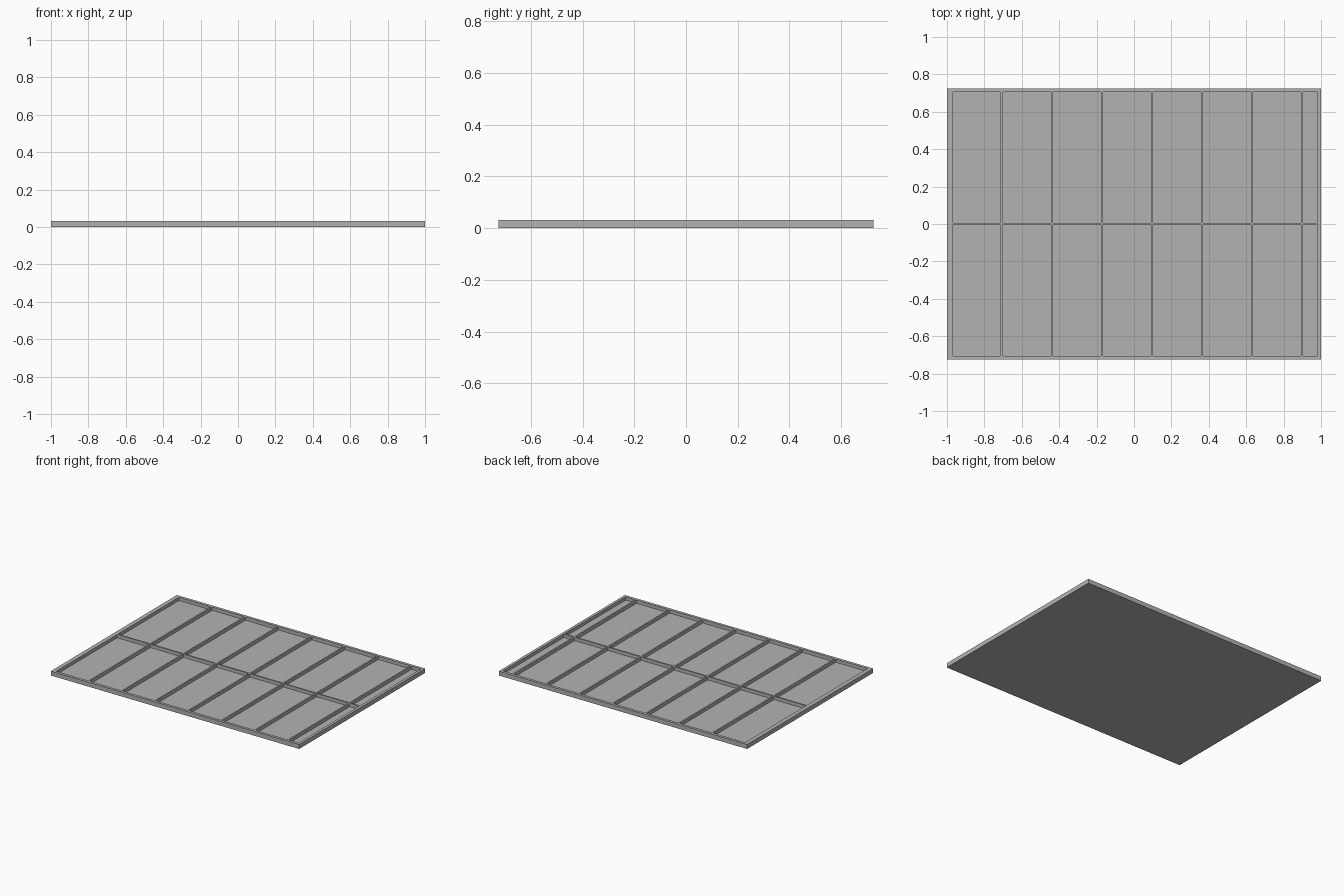
import bpy
import bmesh
from mathutils import Vector

cube = bpy.data.objects.get("Cube")
if cube:
    bpy.data.objects.remove(cube, do_unlink=True)

# Overall sizes
HALF_X, HALF_Y, HEIGHT = 1.0, 0.725, 0.032
RIM, RIB, PITCH, DEPTH = 0.02, 0.011, 0.2675, 0.024

# Single grey material
grey = bpy.data.materials.new("plain_grey")
grey.use_nodes = True
colour = (0.45, 0.45, 0.45, 1)
grey.diffuse_color = colour
grey.node_tree.nodes["Principled BSDF"].inputs["Base Color"].default_value = colour

# Bays between the upright ribs, the first rib sitting against the left-hand rim
bays_x = []
start = -HALF_X + RIM
while start < HALF_X - RIM:
    bays_x.append((start + RIB, min(start + PITCH, HALF_X - RIM)))
    start += PITCH
# Two rows, split by the middle rib
bays_y = [(-HALF_Y + RIM, -RIB / 2), (RIB / 2, HALF_Y - RIM)]

# Solid slab, scored along every bay edge
bm = bmesh.new()
bmesh.ops.create_cube(bm, size=1)
bmesh.ops.scale(bm, vec=(2 * HALF_X, 2 * HALF_Y, HEIGHT), verts=bm.verts)
bmesh.ops.translate(bm, vec=(0, 0, HEIGHT / 2), verts=bm.verts)
for axis, bays in ((Vector((1, 0, 0)), bays_x), (Vector((0, 1, 0)), bays_y)):
    for edge in {value for bay in bays for value in bay}:
        bmesh.ops.bisect_plane(bm, geom=bm.verts[:] + bm.edges[:] + bm.faces[:],
                               plane_co=axis * edge, plane_no=axis)


def inside(value, bays):
    return any(low < value < high for low, high in bays)


# Sink each bay to leave the rim and ribs standing
bm.normal_update()
panels = []
for face in bm.faces:
    centre = face.calc_center_median()
    if face.normal.z > 0.9 and inside(centre.x, bays_x) and inside(centre.y, bays_y):
        panels.append(face)
sunk = bmesh.ops.extrude_discrete_faces(bm, faces=panels)["faces"]
for face in sunk:
    bmesh.ops.translate(bm, vec=(0, 0, -DEPTH), verts=face.verts[:])
bmesh.ops.recalc_face_normals(bm, faces=bm.faces[:])

mesh = bpy.data.meshes.new("ribbed_panel")
bm.to_mesh(mesh)
bm.free()
mesh.materials.append(grey)
panel = bpy.data.objects.new("ribbed_panel", mesh)
bpy.context.collection.objects.link(panel)
